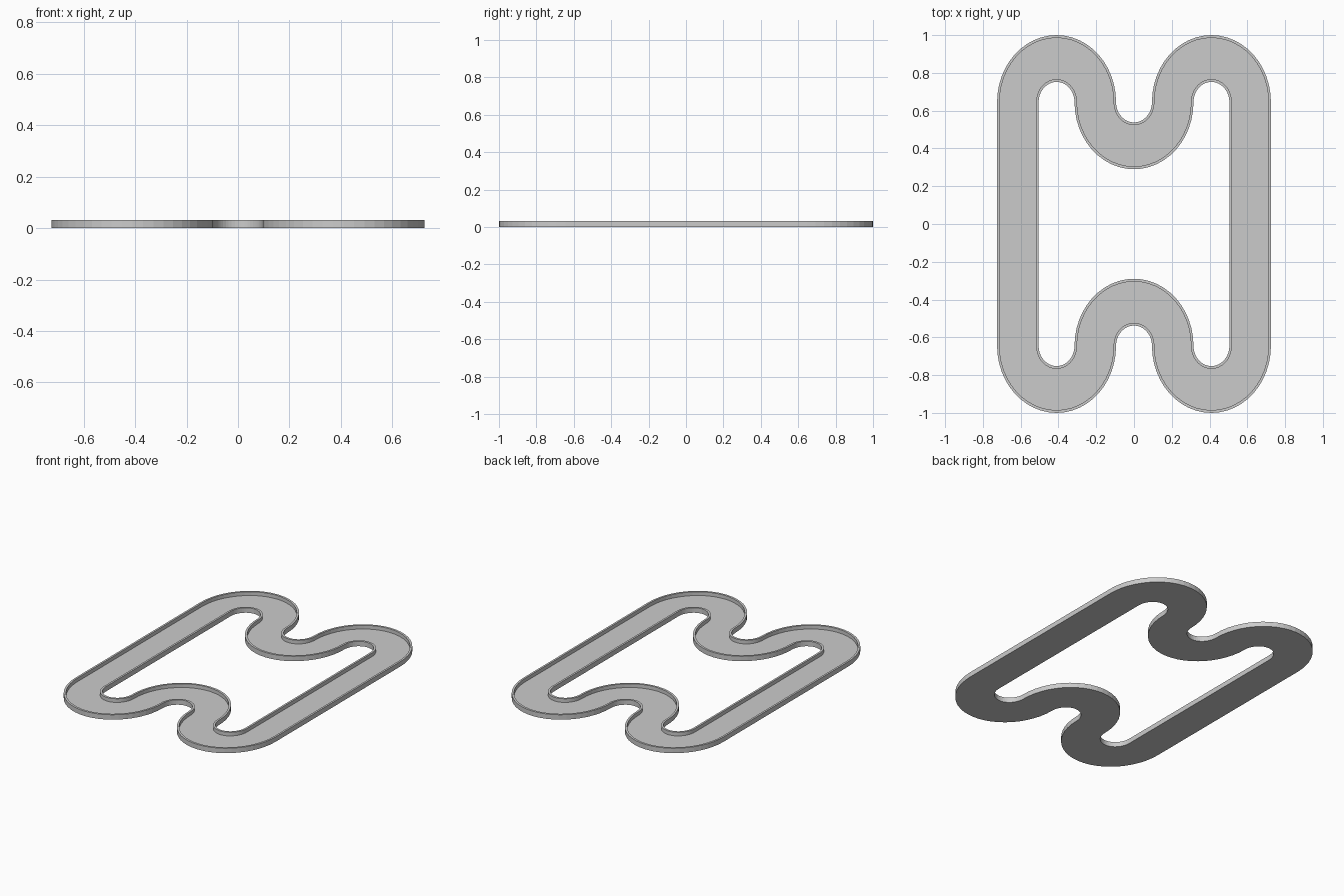
import bpy, bmesh
from math import sin, cos, pi

if "Cube" in bpy.data.objects:
    bpy.data.objects.remove(bpy.data.objects["Cube"])

# Slot-track loop: a shallow tray section swept along a chain of half circles
SPACING = 0.41             # distance between bend centres
R = SPACING / 2            # centre-line bend radius
HALF_W, RIM = 0.11, 0.013  # half track width, rim thickness
TOP, FLOOR = 0.032, 0.008  # rim height, road surface height
BEND_Y, STRETCH = 0.645, 1.127  # y of bend centres, lengthwise stretch
SEGS = 24                  # segments per half circle

# Stations along the top half: (bend centre x, radial direction, side sign)
stations = []
for i, (cx, turn) in enumerate([(SPACING, 1), (0, -1), (-SPACING, 1)]):
    for k in range(0 if i == 0 else 1, SEGS + 1):
        a = turn * pi * k / SEGS
        stations.append((cx, cos(a), sin(a), turn))

# Tray cross-section: (sideways offset, height)
section = [(-HALF_W, 0), (HALF_W, 0), (HALF_W, TOP), (HALF_W - RIM, TOP),
           (HALF_W - RIM, FLOOR), (-HALF_W + RIM, FLOOR),
           (-HALF_W + RIM, TOP), (-HALF_W, TOP)]

bm = bmesh.new()
rings = []
for flip in (1, -1):       # second half is the first turned by 180 degrees
    for cx, c, s, side in stations:
        ring = []
        for off, z in section:
            r = R + side * off
            x, y = cx + r * c, BEND_Y + STRETCH * r * s
            ring.append(bm.verts.new((flip * x, flip * y, z)))
        rings.append(ring)

n = len(section)
for i, a in enumerate(rings):
    b = rings[(i + 1) % len(rings)]
    for j in range(n):
        k = (j + 1) % n
        bm.faces.new((a[j], a[k], b[k], b[j]))
bmesh.ops.recalc_face_normals(bm, faces=bm.faces)

mesh = bpy.data.meshes.new("track_loop")
bm.to_mesh(mesh)
bm.free()
track = bpy.data.objects.new("track_loop", mesh)
bpy.context.collection.objects.link(track)
